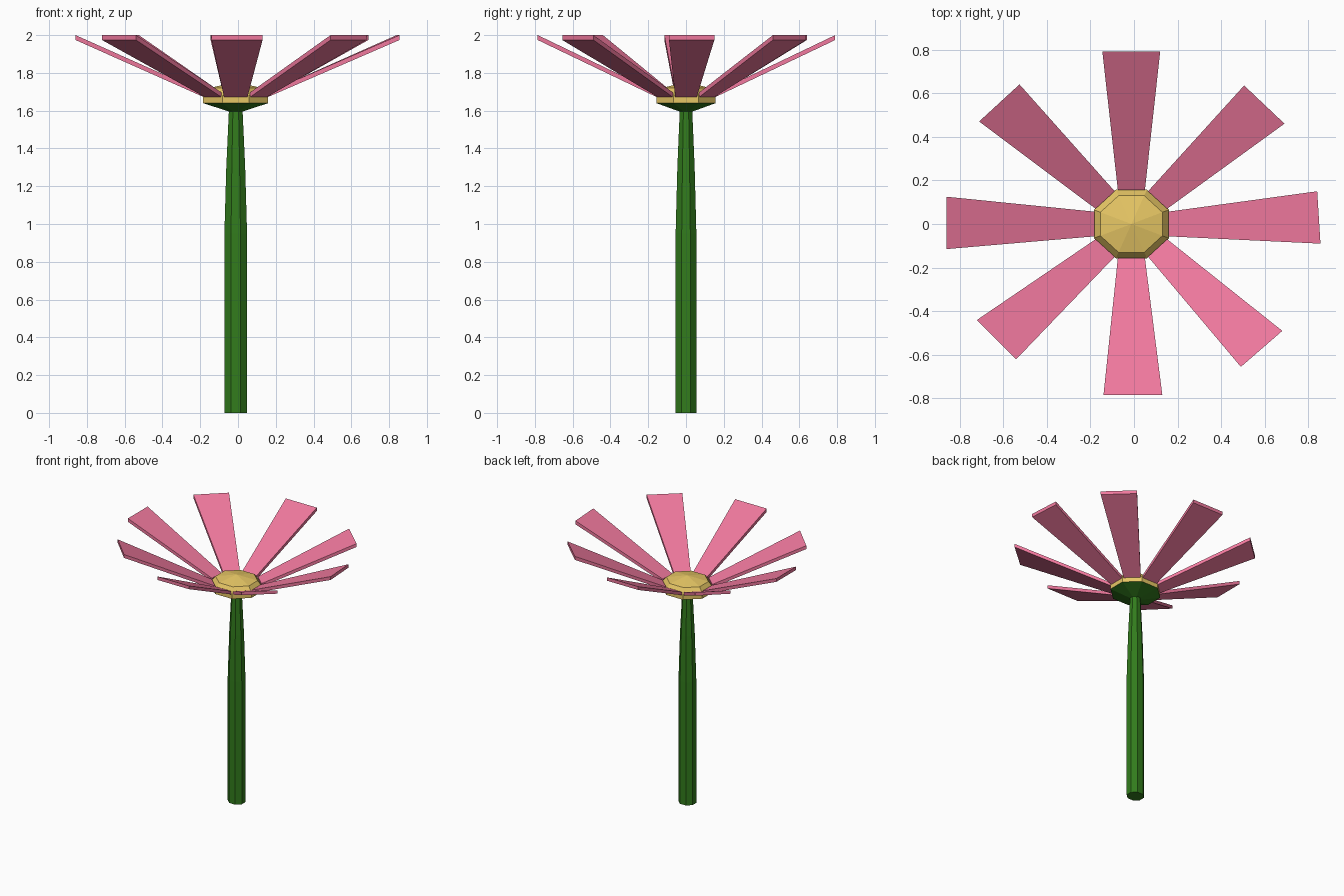
import bpy
import math

if "Cube" in bpy.data.objects:
    bpy.data.objects.remove(bpy.data.objects["Cube"])

CX = -0.012      # flower axis is slightly left of the petal bounds
SIDES = 8
Y_SCALE = 0.915  # cross-sections are slightly flattened


def material(name, color):
    m = bpy.data.materials.new(name)
    m.diffuse_color = (*color, 1)
    m.use_nodes = True
    m.node_tree.nodes["Principled BSDF"].inputs["Base Color"].default_value = m.diffuse_color
    return m


def make_object(name, verts, faces, mat):
    me = bpy.data.meshes.new(name)
    me.from_pydata(verts, [], faces)
    me.materials.append(mat)
    me.update()
    ob = bpy.data.objects.new(name, me)
    bpy.context.collection.objects.link(ob)
    return ob


def lathe(name, profile, mat, apex=None):
    """Octagonal rings from (half width across flats, z), capped or pointed."""
    verts, faces = [], []
    for w, z in profile:
        r = w / math.cos(math.pi / SIDES)
        for i in range(SIDES):
            a = (i + 0.5) * 2 * math.pi / SIDES
            verts.append((CX + r * math.cos(a), r * Y_SCALE * math.sin(a), z))
    for k in range(len(profile) - 1):
        for i in range(SIDES):
            j = (i + 1) % SIDES
            b, t = k * SIDES, (k + 1) * SIDES
            faces.append((b + i, b + j, t + j, t + i))
    faces.append(tuple(reversed(range(SIDES))))
    top = (len(profile) - 1) * SIDES
    if apex is None:
        faces.append(tuple(range(top, top + SIDES)))
    else:
        verts.append((CX, 0, apex))
        for i in range(SIDES):
            faces.append((top + i, top + (i + 1) % SIDES, len(verts) - 1))
    return make_object(name, verts, faces, mat)


green = material("stem_green", (0.032, 0.2, 0.012))
gold = material("center_gold", (0.8, 0.57, 0.13))
pink = material("petal_pink", (0.87, 0.19, 0.34))

# Tapering stem, green cup and faceted golden centre
lathe("stem", [(0.06, 0), (0.06, 0.95), (0.05, 1.3), (0.036, 1.605)], green)
lathe("flower_cup", [(0.036, 1.595), (0.172, 1.64)], green)
lathe("flower_center", [(0.172, 1.64), (0.172, 1.68), (0.142, 1.72)], gold, apex=1.75)

# Petal tips: clockwise then anticlockwise corner, anticlockwise from +x
tips = [
    ((0.855, -0.09), (0.84, 0.15)),
    ((0.69, 0.46), (0.505, 0.635)),
    ((0.12, 0.79), (-0.145, 0.79)),
    ((-0.525, 0.64), (-0.71, 0.47)),
    ((-0.86, 0.125), (-0.86, -0.115)),
    ((-0.72, -0.44), (-0.54, -0.62)),
    ((-0.14, -0.785), (0.13, -0.785)),
    ((0.49, -0.655), (0.68, -0.49)),
]

# Eight upward-sloping, widening petals rooted on the rim of the centre
for n, (p, q) in enumerate(tips):
    a = n * math.pi / 4
    root = []
    for s in (-0.062, 0.062):
        x = 0.17 * math.cos(a) - s * math.sin(a)
        y = 0.17 * math.sin(a) + s * math.cos(a)
        root.append((CX + x, y * Y_SCALE))
    outline = [root[0], p, q, root[1]]
    low, high = (1.672, 1.974, 1.974, 1.672), (1.697, 2.0, 2.0, 1.697)
    verts = [(*c, z) for c, z in zip(outline, low)]
    verts += [(*c, z) for c, z in zip(outline, high)]
    faces = [(3, 2, 1, 0), (4, 5, 6, 7)]
    faces += [(i, (i + 1) % 4, (i + 1) % 4 + 4, i + 4) for i in range(4)]
    make_object(f"petal_{n + 1}", verts, faces, pink)
